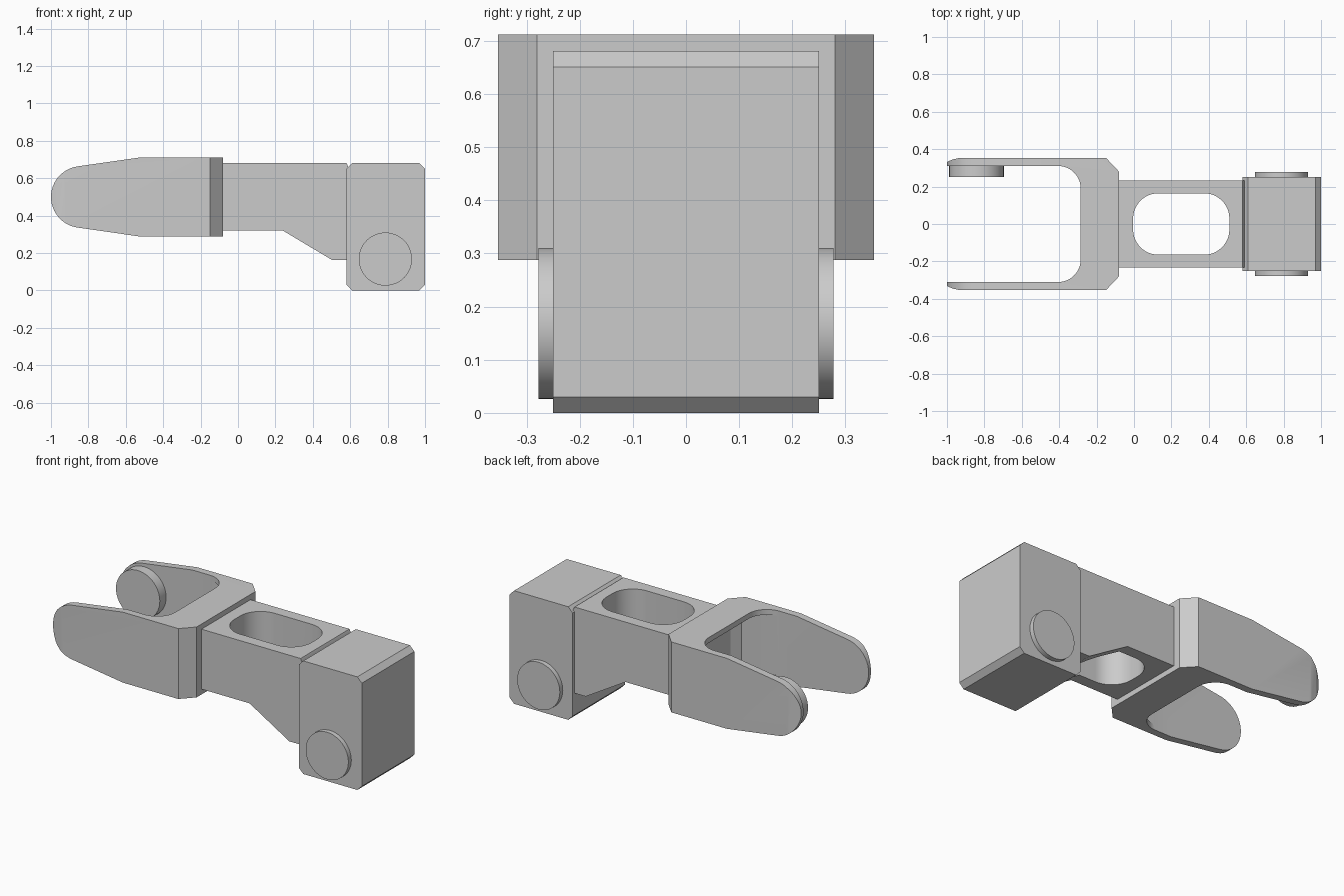
import bpy
import bmesh
import math

cube = bpy.data.objects.get("Cube")
if cube:
    bpy.data.objects.remove(cube, do_unlink=True)

grey = bpy.data.materials.new("plain_grey")
grey.use_nodes = True
GREY = (0.6, 0.6, 0.6, 1)
grey.diffuse_color = GREY
grey.node_tree.nodes["Principled BSDF"].inputs["Base Color"].default_value = GREY


def prism(name, points, axis, low, high):
    """Extrude a 2D outline along z (outline in x, y) or y (outline in x, z)."""
    bm = bmesh.new()
    place = (lambda a, b: (a, b, low)) if axis == "z" else (lambda a, b: (a, low, b))
    face = bm.faces.new([bm.verts.new(place(a, b)) for a, b in points])
    top = bmesh.ops.extrude_face_region(bm, geom=[face])["geom"]
    depth = high - low
    bmesh.ops.translate(bm, vec=(0, 0, depth) if axis == "z" else (0, depth, 0),
                        verts=[v for v in top if isinstance(v, bmesh.types.BMVert)])
    bmesh.ops.recalc_face_normals(bm, faces=bm.faces)
    mesh = bpy.data.meshes.new(name)
    bm.to_mesh(mesh)
    bm.free()
    mesh.materials.append(grey)
    obj = bpy.data.objects.new(name, mesh)
    bpy.context.collection.objects.link(obj)
    return obj


def arc(cx, cy, r, start, end, steps=12):
    angles = [math.radians(start + (end - start) * i / steps) for i in range(steps + 1)]
    return [(cx + r * math.cos(a), cy + r * math.sin(a)) for a in angles]


def mirrored(half):
    """Close an outline by mirroring it across the x axis."""
    return half + [(x, -y) for x, y in reversed(half)]


def boolean(obj, cutter, operation):
    mod = obj.modifiers.new(operation, "BOOLEAN")
    mod.operation, mod.solver, mod.object = operation, "EXACT", cutter
    bpy.context.view_layer.update()
    mesh = bpy.data.meshes.new_from_object(
        obj.evaluated_get(bpy.context.evaluated_depsgraph_get()))
    obj.modifiers.clear()
    obj.data = mesh
    bpy.data.objects.remove(cutter, do_unlink=True)


# Fork: rounded side silhouette trimmed to the U-shaped plan
fork = prism("fork", mirrored(
    [(-0.08, 0.28), (-0.15, 0.354), (-0.93, 0.354), (-0.97, 0.345), (-1.01, 0.327),
     (-1.01, 0.31)] + arc(-0.405, 0.19, 0.12, 90, 0)), "z", 0.2, 0.8)
silhouette = prism("fork_side", [(-0.06, 0.712), (-0.52, 0.712)]
                   + arc(-0.835, 0.5, 0.165, 98, 262, 24)
                   + [(-0.52, 0.288), (-0.06, 0.288)], "y", -0.5, 0.5)
boolean(fork, silhouette, "INTERSECT")

# Hollow pocket in the fork web, leaving thin top and bottom lips
pocket = prism("fork_pocket", mirrored([(-0.12, 0.25), (-0.155, 0.309), (-0.5, 0.309)]),
               "z", 0.32, 0.68)
boolean(fork, pocket, "DIFFERENCE")

# Connecting bar with a rounded slot through it
bar = prism("connecting_bar", [(-0.09, 0.32), (0.24, 0.32), (0.505, 0.162), (0.59, 0.162),
                               (0.59, 0.66), (0.58, 0.681), (-0.09, 0.681)],
            "y", -0.233, 0.233)
R = 0.135
slot = prism("slot", mirrored(arc(0.51 - R, 0.164 - R, R, 0, 90)
                              + arc(R - 0.005, 0.164 - R, R, 90, 180)), "z", 0, 1)
boolean(bar, slot, "DIFFERENCE")

# Chamfered end block
C = 0.03
block = prism("end_block", [(0.58 + C, 0), (1 - C, 0), (1, C), (1, 0.681 - C),
                            (1 - C, 0.681), (0.58 + C, 0.681), (0.58, 0.681 - C),
                            (0.58, C)], "y", -0.25, 0.25)

# Round pins on the end block and the inside of the back fork arm
pins = [prism("pin_front", arc(0.788, 0.168, 0.142, 0, 352.5, 47), "y", -0.278, -0.24),
        prism("pin_back", arc(0.788, 0.168, 0.142, 0, 352.5, 47), "y", 0.24, 0.278),
        prism("fork_pin", arc(-0.842, 0.5, 0.146, 0, 352.5, 47), "y", 0.25, 0.32)]

bpy.ops.object.select_all(action="DESELECT")
for part in [fork, bar, block] + pins:
    part.select_set(True)
bpy.context.view_layer.objects.active = fork
bpy.ops.object.shade_smooth_by_angle(angle=math.radians(28))
